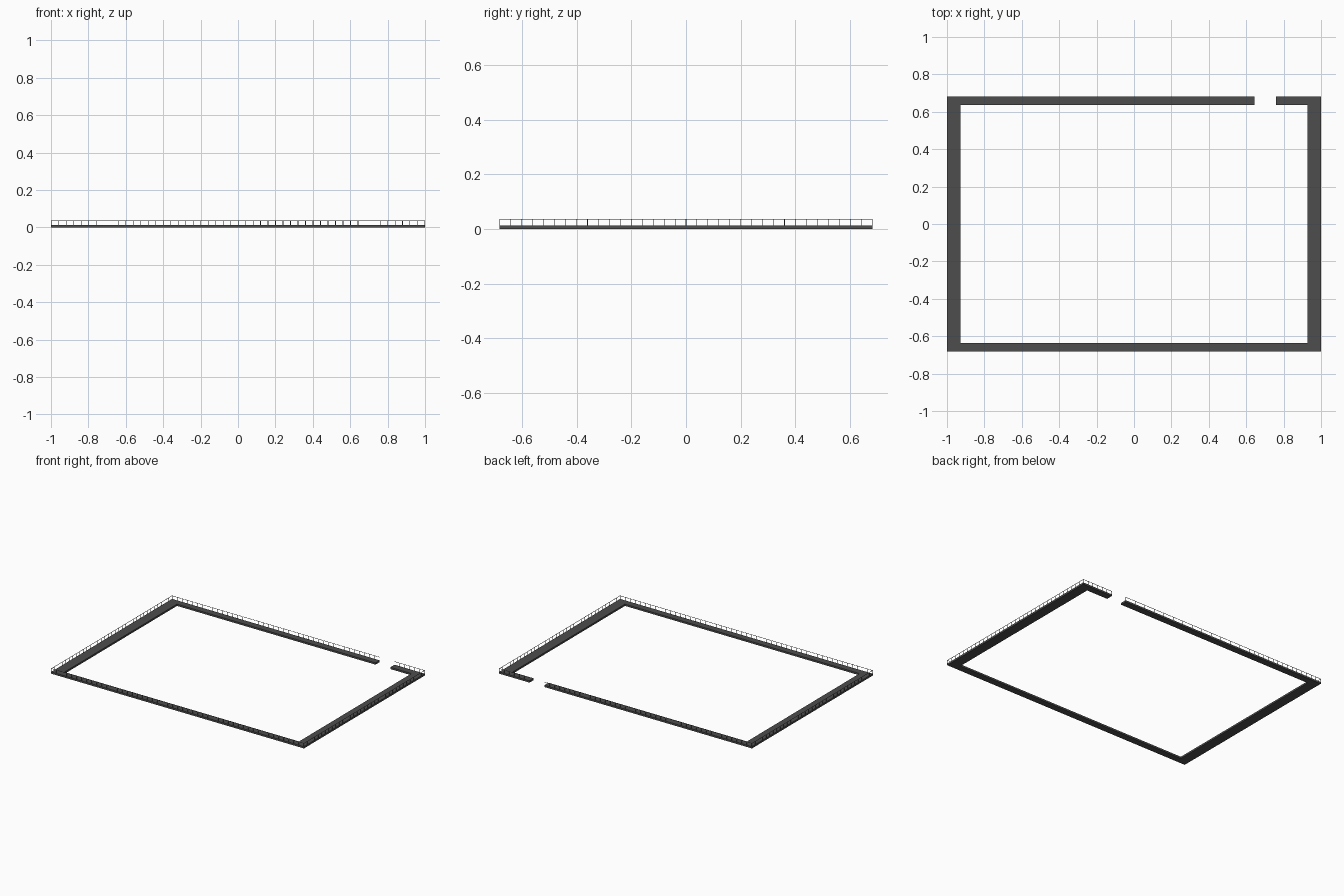
import bpy, bmesh

if "Cube" in bpy.data.objects:
    bpy.data.objects.remove(bpy.data.objects["Cube"])

X, Y = 1.0, 0.683           # outer half sizes
WX, WY = 0.072, 0.047       # curb widths: sides, front/back
H, TOP = 0.013, 0.037       # curb height, rail height
GAP0, GAP1 = 0.643, 0.76    # gate opening in the back
T = 0.002                   # wire thickness

dark = bpy.data.materials.new("dark_grey")
dark.diffuse_color = (0.075, 0.075, 0.075, 1)
dark.use_nodes = True
dark.node_tree.nodes["Principled BSDF"].inputs["Base Color"].default_value = dark.diffuse_color


def prism(bm, outline, z0, z1):
    low = [bm.verts.new((x, y, z0)) for x, y in outline]
    high = [bm.verts.new((x, y, z1)) for x, y in outline]
    bm.faces.new(low[::-1])
    bm.faces.new(high)
    n = len(low)
    for i in range(n):
        j = (i + 1) % n
        bm.faces.new((low[i], low[j], high[j], high[i]))


def box(bm, x0, x1, y0, y1, z0, z1):
    prism(bm, [(x0, y0), (x1, y0), (x1, y1), (x0, y1)], z0, z1)


def finish(bm, name):
    bmesh.ops.recalc_face_normals(bm, faces=bm.faces)
    me = bpy.data.meshes.new(name)
    bm.to_mesh(me)
    bm.free()
    me.materials.append(dark)
    bpy.context.collection.objects.link(bpy.data.objects.new(name, me))


# Curb: one open ring running around from one side of the gate to the other
ix, iy = X - WX, Y - WY
bm = bmesh.new()
prism(bm, [(GAP0, Y), (-X, Y), (-X, -Y), (X, -Y), (X, Y), (GAP1, Y),
           (GAP1, iy), (ix, iy), (ix, -iy), (-ix, -iy), (-ix, iy), (GAP0, iy)], 0, H)
finish(bm, "curb")


# Thin fence on the outer edge: top rail plus evenly spaced posts
def fence(name, a, b, step=0.04):
    bm = bmesh.new()
    box(bm, min(a[0], b[0]), max(a[0], b[0]) + T, min(a[1], b[1]),
        max(a[1], b[1]) + T, TOP - T, TOP)
    n = max(1, round((abs(b[0] - a[0]) + abs(b[1] - a[1])) / step))
    for i in range(n + 1):
        x = a[0] + (b[0] - a[0]) * i / n
        y = a[1] + (b[1] - a[1]) * i / n
        box(bm, x, x + T, y, y + T, H, TOP - T)
    finish(bm, name)


x0, x1, y0, y1 = -X, X - T, -Y, Y - T
fence("front_fence", (x0, y0), (x1, y0))
fence("left_fence", (x0, y0), (x0, y1))
fence("right_fence", (x1, y0), (x1, y1))
fence("back_fence_long", (x0, y1), (GAP0 - T, y1))
fence("back_fence_short", (GAP1, y1), (x1, y1))
